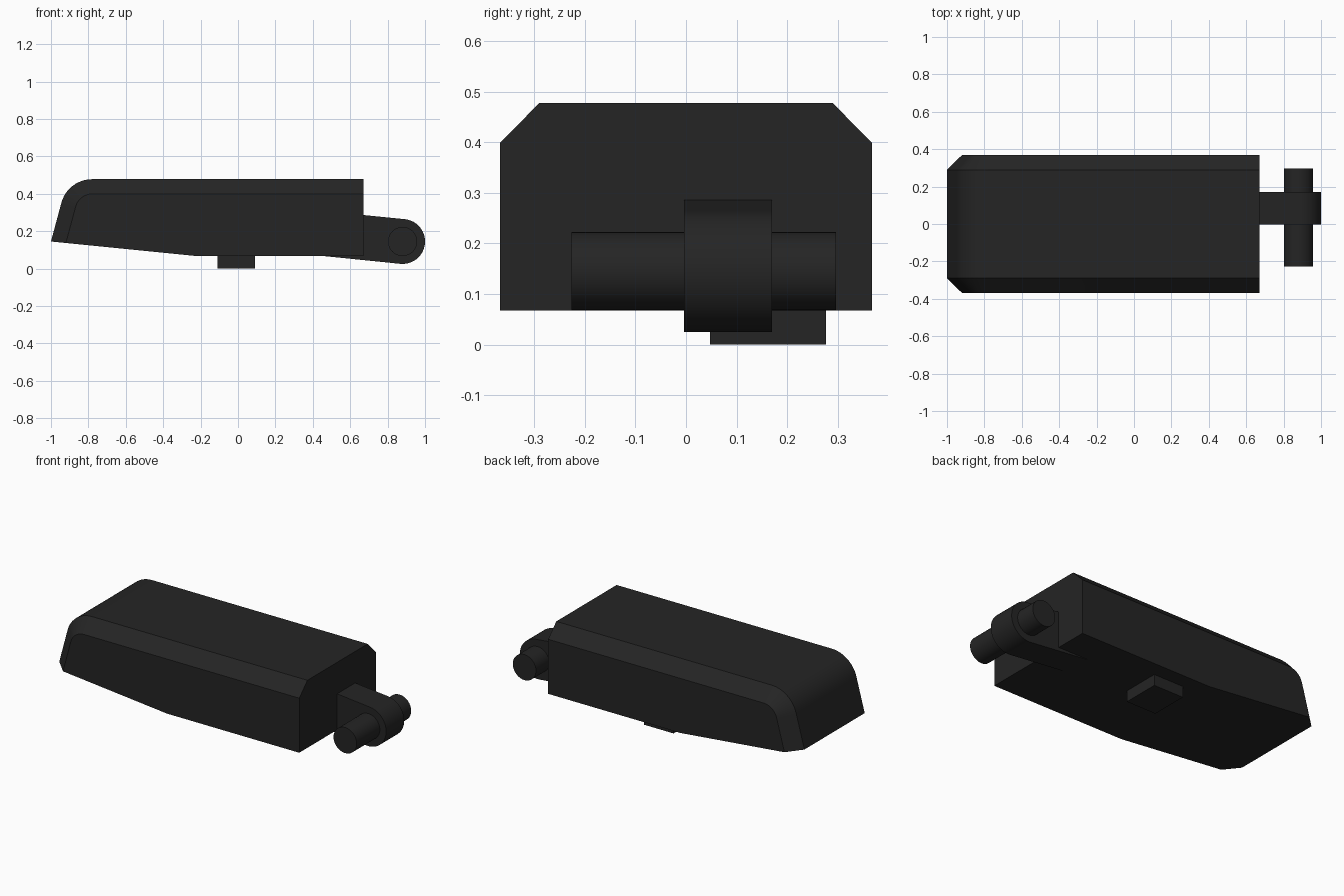
import bpy, bmesh, math

if "Cube" in bpy.data.objects:
    bpy.data.objects.remove(bpy.data.objects["Cube"])

black = bpy.data.materials.new("matte black")
black.diffuse_color = (0.018, 0.018, 0.018, 1)
black.use_nodes = True
black.node_tree.nodes["Principled BSDF"].inputs["Base Color"].default_value = black.diffuse_color


def loft(name, sections):
    """Skin a closed solid through (y, [(x, z), ...]) outlines."""
    bm = bmesh.new()
    rings = [[bm.verts.new((x, y, z)) for x, z in pts] for y, pts in sections]
    n = len(rings[0])
    for a, b in zip(rings, rings[1:]):
        for i in range(n):
            j = (i + 1) % n
            bm.faces.new((a[i], a[j], b[j], b[i]))
    bm.faces.new(rings[0])
    bm.faces.new(rings[-1])
    bmesh.ops.recalc_face_normals(bm, faces=bm.faces)
    me = bpy.data.meshes.new(name)
    bm.to_mesh(me)
    bm.free()
    me.materials.append(black)
    ob = bpy.data.objects.new(name, me)
    bpy.context.collection.objects.link(ob)
    bpy.ops.object.select_all(action='DESELECT')
    ob.select_set(True)
    bpy.context.view_layer.objects.active = ob
    bpy.ops.object.shade_smooth_by_angle(angle=math.radians(30))
    return ob


def arc(cx, cz, r, start, end, steps):
    angles = [math.radians(start + (end - start) * i / steps) for i in range(steps + 1)]
    return [(cx + r * math.cos(a), cz + r * math.sin(a)) for a in angles]


# Body: rounded nose, chamfered along the top and nose edges
def body_outline(inset):
    t = inset * 1.009
    return ([(0.67, 0.067), (-0.22, 0.067), (-1 + t, 0.145 - 0.0987 * t)]
            + arc(-0.78, 0.308, 0.17 - inset, 165, 90, 12)
            + [(0.67, 0.478 - inset)])


outer, inner = body_outline(0), body_outline(0.079)
loft("body", [(-0.368, inner), (-0.29, outer), (0.29, outer), (0.368, inner)])

# Hinge lug: slightly drooping arm with a round end
lug = [(0.4, 0.073), (0.4, 0.313)] + arc(0.88, 0.145, 0.12, 84.3, -95.7, 24)
loft("hinge_lug", [(-0.004, lug), (0.17, lug)])

# Hinge pin through the lug
pin = arc(0.88, 0.145, 0.078, 0, 360, 32)[:-1]
loft("hinge_pin", [(-0.227, pin), (0.297, pin)])

# Small block on the underside
block = [(-0.11, 0), (0.09, 0), (0.09, 0.09), (-0.11, 0.09)]
loft("underside_block", [(0.047, block), (0.277, block)])
